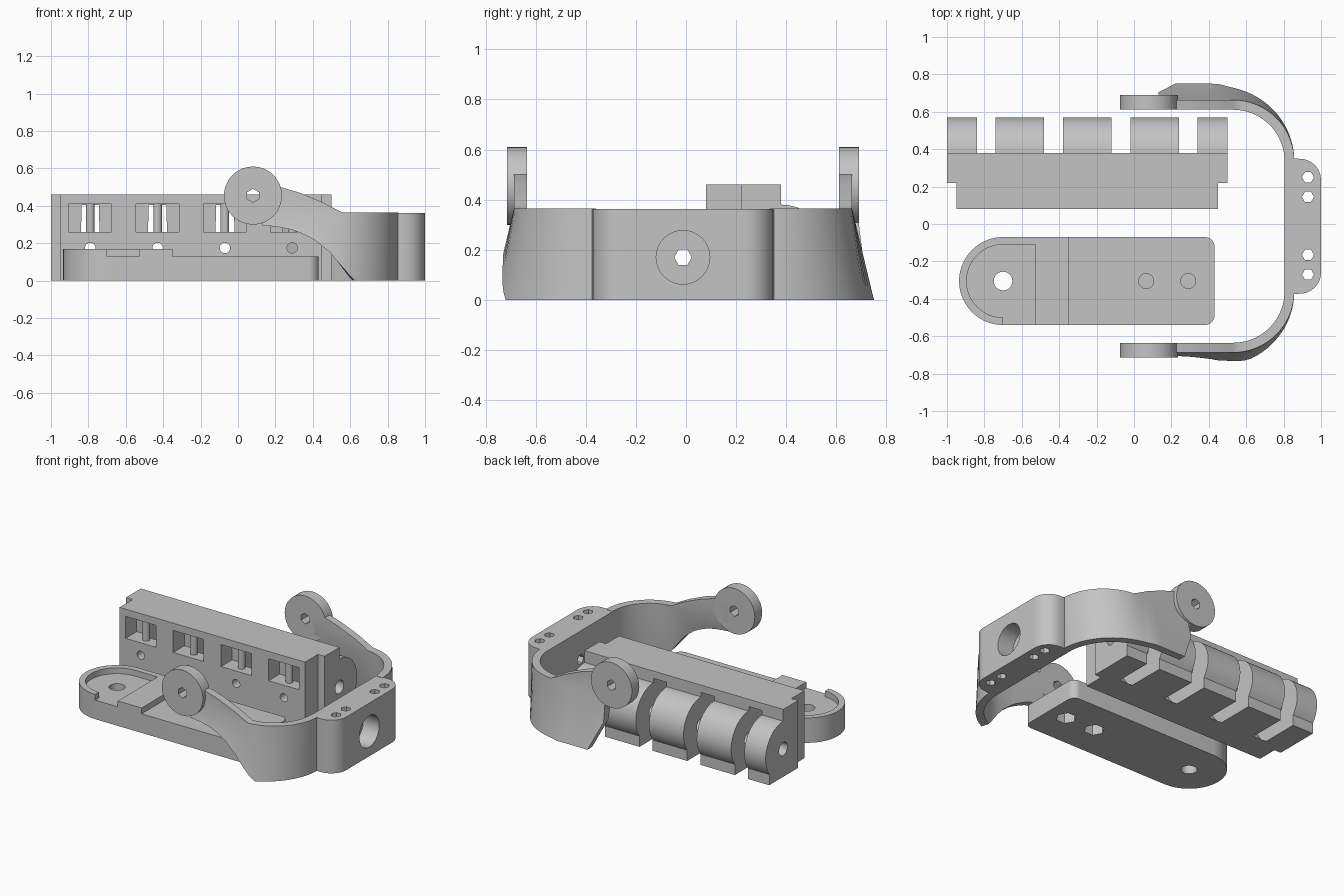
import bpy
import bmesh
from math import acos, cos, degrees, radians, sin

old = bpy.data.objects.get("Cube")
if old:
    bpy.data.objects.remove(old, do_unlink=True)

SHADE = (0.55, 0.55, 0.55, 1)
grey = bpy.data.materials.new("plain grey")
grey.use_nodes = True
grey.diffuse_color = SHADE
grey.node_tree.nodes["Principled BSDF"].inputs["Base Color"].default_value = SHADE


# ---- helpers ----
def finish(name, bm):
    bmesh.ops.recalc_face_normals(bm, faces=bm.faces)
    mesh = bpy.data.meshes.new(name)
    bm.to_mesh(mesh)
    bm.free()
    mesh.materials.append(grey)
    obj = bpy.data.objects.new(name, mesh)
    bpy.context.collection.objects.link(obj)
    return obj


def loft(name, sections, split=False):
    """Skin a row of closed sections and cap both ends."""
    bm = bmesh.new()
    rings = [[bm.verts.new(p) for p in sec] for sec in sections]
    n = len(rings[0])
    for a, b in zip(rings, rings[1:]):
        for i in range(n):
            j = (i + 1) % n
            bm.faces.new((a[i], a[j], b[j], b[i]))
    bm.faces.new(rings[0])
    bm.faces.new(rings[-1])
    if split:
        bmesh.ops.triangulate(bm, faces=bm.faces)
    return finish(name, bm)


def prism(name, pts, axis, lo, hi):
    """Extrude a 2D outline along one axis."""
    place = {"x": lambda a, b, t: (t, a, b),
             "y": lambda a, b, t: (a, t, b),
             "z": lambda a, b, t: (a, b, t)}[axis]
    return loft(name, [[place(a, b, t) for a, b in pts] for t in (lo, hi)])


def arc(cx, cy, r, a0, a1, n):
    return [(cx + r * cos(radians(a0 + (a1 - a0) * i / n)),
             cy + r * sin(radians(a0 + (a1 - a0) * i / n))) for i in range(n + 1)]


def ring(cx, cy, r, n=40):
    return arc(cx, cy, r, 0, 360, n)[:-1]


def box(name, x0, x1, y0, y1, z0, z1):
    return prism(name, [(x0, y0), (x1, y0), (x1, y1), (x0, y1)], "z", z0, z1)


def cut(target, cutter):
    mod = target.modifiers.new("cut", "BOOLEAN")
    mod.operation, mod.solver, mod.object = "DIFFERENCE", "EXACT", cutter
    bpy.context.view_layer.objects.active = target
    bpy.ops.object.modifier_apply(modifier=mod.name)
    bpy.data.objects.remove(cutter, do_unlink=True)


def lerp(table, x):
    """Piecewise linear lookup in a short table of points."""
    if x <= table[0][0]:
        return table[0][1]
    for (xa, za), (xb, zb) in zip(table, table[1:]):
        if x <= xb:
            return za + (zb - za) * (x - xa) / (xb - xa)
    return table[-1][1]


parts = []

# ---- hinge rail: block with a knuckle barrel and foot on its back ----
AY, AZ, R, FOOT = 0.38, 0.19, 0.19, 0.15
profile = ([(0.08, 0), (AY + FOOT, 0)]
           + arc(AY, AZ, R, -degrees(acos(FOOT / R)), 90, 30) + [(AY, 0.46), (0.08, 0.46)])
rail = prism("hinge_rail", profile, "x", -1, 0.5)
cut(rail, box("left_step", 0.45, 0.6, 0, 0.22, -0.1, 0.6))
cut(rail, box("right_step", -1.1, -0.95, 0, 0.22, -0.1, 0.6))
gap = arc(AY, AZ, 0.22, 0, 270, 42) + [(AY, -0.1), (0.7, -0.1), (0.7, AZ)]
for k in range(4):
    c = -0.79 + 0.36 * k
    # gap between knuckles, window pocket, slot through to the gap, screw hole
    cut(rail, prism("gap", gap, "x", c - 0.05, c + 0.05))
    cut(rail, box("window", c - 0.115, c + 0.115, 0, 0.2, 0.26, 0.41))
    cut(rail, box("slot", c - 0.048, c + 0.048, 0.1, 0.37, 0.262, 0.405))
    cut(rail, prism("screw", ring(c, 0.175, 0.028, 20), "y", 0, 0.25))
    parts.append(prism("window_pillar_%d" % (k + 1), ring(c, 0.14, 0.023, 16), "z", 0.25, 0.42))
cut(rail, prism("pin", ring(AY, AZ, 0.045, 28), "x", -1.1, 0.6))
parts.append(rail)

# ---- mounting plate with rounded end and raised rim ----
PX, PY = -0.70, -0.305
outline = (arc(PX, PY, 0.235, 90, 270, 40) + arc(0.38, -0.49, 0.05, -90, 0, 8)
           + arc(0.38, -0.12, 0.05, 0, 90, 8))
plate = prism("mounting_plate", outline, "z", 0, 0.17)
cut(plate, box("step", -0.35, 0.6, -0.7, 0, 0.13, 0.3))
cut(plate, prism("recess", arc(PX, PY, 0.195, 90, 270, 36) + [(-0.53, -0.5), (-0.53, -0.11)],
                 "z", 0.13, 0.3))
cut(plate, box("rim_opening", PX, -0.53, -0.7, PY, 0.13, 0.3))
cut(plate, prism("hole", ring(PX, PY, 0.05, 28), "z", -0.1, 0.3))
for x in (0.065, 0.29):
    cut(plate, prism("bolt", ring(x, PY, 0.04, 28), "z", 0.08, 0.3))
    cut(plate, prism("nut", ring(x, PY, 0.065, 6), "z", -0.1, 0.07))
parts.append(plate)

# ---- bracket arms: curved walls that flare outward toward the bottom ----
MID, TOP, FLARE = -0.012, 0.363, 0.087
CX, CY, RI, RO = 0.53, 0.348, 0.275, 0.327
high = [(0.08, 0.53), (0.23, 0.50), (0.33, 0.47), (0.45, 0.42), (0.56, TOP)]
low = {-1: [(0.08, 0.30), (0.2, 0.29), (0.3, 0.27), (0.4, 0.225), (0.5, 0.145), (0.61, 0)],
       1: [(0.08, 0.30), (0.22, 0)]}


def station(side, x, ang):
    """Closed wall section at one point along the path."""
    ca, sa = cos(radians(ang)), sin(radians(ang))
    ox = CX + RO * ca if x is None else x
    z0, z1 = lerp(low[side], ox), max(lerp(high, ox), TOP + 0.002)
    t = min(1, (ang + max(0, CX - ox) * 170) / 104)
    sec = []
    for r, zs in ((RI, (z0, TOP, z1)), (RO, (z1, TOP, z0))):
        for z in zs:
            rr = r + FLARE * t * t * max(0, 1 - z / TOP)
            px = CX + rr * ca if x is None else x
            sec.append((px, MID + side * (CY + rr * sa), z))
    return sec


for side, label in ((1, "back"), (-1, "front")):
    xs = [0.13, 0.17, 0.22] + [0.25 + 0.04 * i for i in range(7)]
    sections = ([station(side, x, 90) for x in xs]
                + [station(side, None, 90 - 5 * i) for i in range(19)])
    parts.append(loft(label + "_bracket_arm", sections, split=True))
    # pivot disc at the arm end
    a, b = sorted((MID + side * 0.623, MID + side * 0.702))
    disc = prism(label + "_pivot_disc", ring(0.08, 0.455, 0.155, 48), "y", a, b)
    hexagon = [(0.08 + q, 0.455 + p) for p, q in ring(0, 0, 0.036, 6)]
    cut(disc, prism("hex", hexagon, "y", a - 0.1, b + 0.1))
    parts.append(disc)

# ---- bracket flange with bolt bore and vertical holes ----
W = 0.363
upper = arc(0.885, W - 0.117, 0.115, 0, 80, 14) + [(0.853, W), (0.805, CY)]
flange_pts = ([(x, MID + y) for x, y in upper]
              + [(x, MID - y) for x, y in reversed(upper)])
flange = prism("bracket_flange", flange_pts, "z", 0, TOP)
cut(flange, prism("bore", ring(MID, 0.17, 0.107), "x", 0.88, 1.2))
cut(flange, prism("hex", ring(MID, 0.17, 0.035, 6), "x", 0.7, 1.2))
for y in (0.25, 0.145, -0.165, -0.27):
    cut(flange, prism("pin", ring(0.93, y, 0.032, 6), "z", -0.1, 0.5))
parts.append(flange)

# ---- smooth the round surfaces, keep edges sharp ----
bpy.ops.object.select_all(action="DESELECT")
for obj in parts:
    obj.select_set(True)
bpy.context.view_layer.objects.active = rail
bpy.ops.object.shade_smooth_by_angle(angle=radians(30))
